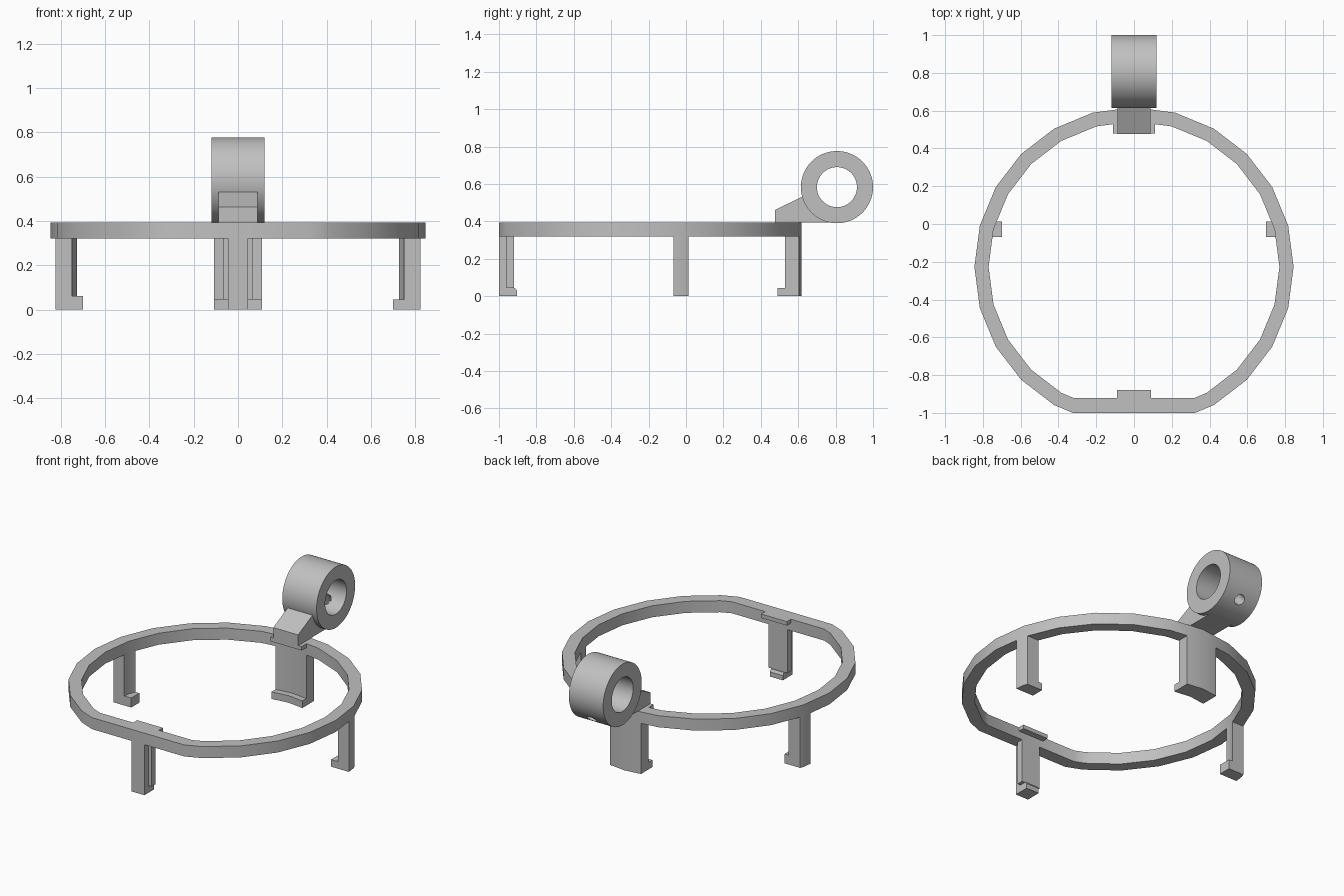
import bpy, bmesh, math
from mathutils import Vector

old = bpy.data.objects.get("Cube")
if old:
    bpy.data.objects.remove(old)

grey = bpy.data.materials.new("plain grey")
grey.use_nodes = True
grey.diffuse_color = (0.53, 0.53, 0.53, 1)
grey.node_tree.nodes["Principled BSDF"].inputs["Base Color"].default_value = (0.53, 0.53, 0.53, 1)

CY = -0.227                 # ring centre in y
R_OUT, R_IN = 0.845, 0.77   # ring radii
Z_LOW, Z_TOP = 0.32, 0.393  # ring underside and top
FRONT, FRONT_IN = -1.0, -0.92


def finish(name, bm):
    bmesh.ops.recalc_face_normals(bm, faces=bm.faces)
    mesh = bpy.data.meshes.new(name)
    bm.to_mesh(mesh)
    bm.free()
    ob = bpy.data.objects.new(name, mesh)
    bpy.context.collection.objects.link(ob)
    mesh.materials.append(grey)
    return ob


def prism(bm, points, direction):
    """Extrude a closed outline along a direction."""
    face = bm.faces.new([bm.verts.new(p) for p in points])
    new = bmesh.ops.extrude_face_region(bm, geom=[face])["geom"]
    verts = [v for v in new if isinstance(v, bmesh.types.BMVert)]
    bmesh.ops.translate(bm, verts=verts, vec=direction)


def disc(name, r, z0, z1, x=None, y=None):
    """Solid 24-sided disc about the ring axis, trimmed to x and y ranges."""
    bm = bmesh.new()
    angles = [math.radians(15 * i) for i in range(24)]
    prism(bm, [(r * math.cos(a), CY + r * math.sin(a), z0) for a in angles], (0, 0, z1 - z0))
    for axis, span in ((Vector((1, 0, 0)), x), (Vector((0, 1, 0)), y)):
        for limit, sign in zip(span or (), (-1, 1)):
            geom = bm.verts[:] + bm.edges[:] + bm.faces[:]
            bmesh.ops.bisect_plane(bm, geom=geom, plane_co=axis * limit,
                                   plane_no=axis * sign, clear_outer=True)
            bmesh.ops.holes_fill(bm, edges=[e for e in bm.edges if e.is_boundary])
    return finish(name, bm)


def side_profile(name, outline, half):
    """Extrude a (y, z) outline across x."""
    bm = bmesh.new()
    prism(bm, [(-half, y, z) for y, z in outline], (2 * half, 0, 0))
    return finish(name, bm)


def rod(name, r, length, centre, axis, sides=64):
    bm = bmesh.new()
    bmesh.ops.create_cone(bm, cap_ends=True, segments=sides, radius1=r, radius2=r, depth=length)
    turn = Vector((0, 0, 1)).rotation_difference(Vector(axis)).to_matrix()
    bmesh.ops.rotate(bm, verts=bm.verts, cent=(0, 0, 0), matrix=turn)
    bmesh.ops.translate(bm, verts=bm.verts, vec=centre)
    return finish(name, bm)


def combine(ob, other, operation="DIFFERENCE"):
    mod = ob.modifiers.new("cut", "BOOLEAN")
    mod.operation = operation
    mod.solver = "EXACT"
    mod.object = other
    bpy.context.view_layer.objects.active = ob
    bpy.ops.object.modifier_apply(modifier=mod.name)
    bpy.data.objects.remove(other)


parts = []

# Ring with a flat front
ring = disc("ring", R_OUT, Z_LOW, Z_TOP, y=(FRONT, 2))
combine(ring, disc("ring_cutter", R_IN, 0, 1, y=(FRONT_IN, 2)))
parts.append(ring)

# Side legs, each with an inward foot
for name, span, foot in (("left_leg", (0.70, 2), 0.045), ("right_leg", (-2, -0.70), 0.06)):
    leg = disc(name, R_OUT, 0, Z_LOW, x=span, y=(-0.068, 0.013))
    combine(leg, disc("leg_cutter", R_IN, foot, 1))
    parts.append(leg)

# Wide curved back leg with a foot
back_leg = disc("back_leg", R_OUT, 0, Z_LOW, x=(-0.108, 0.108), y=(0.3, 2))
combine(back_leg, disc("foot_cutter", 0.73, -1, 1))
combine(back_leg, disc("leg_cutter", R_IN, 0.045, 1))
parts.append(back_leg)

# Front leg: narrow hooked column with a wider plate behind
parts.append(side_profile("front_leg", [(FRONT, 0), (-0.904, 0), (-0.904, 0.03), (-0.915, 0.045),
                                        (-0.94, 0.045), (-0.94, Z_LOW), (FRONT, Z_LOW)], 0.045))
parts.append(side_profile("front_leg_plate", [(-0.96, 0.045), (FRONT_IN, 0.045),
                                              (FRONT_IN, Z_LOW), (-0.96, Z_LOW)], 0.066))

# Thin tabs inside the ring
parts.append(disc("front_tab", R_IN, 0.368, Z_TOP, x=(-0.09, 0.09), y=(FRONT_IN, -0.88)))
parts.append(disc("back_tab", R_IN, 0.368, Z_TOP, x=(-0.11, 0.11), y=(0.48, 2)))

# Tube holder on an arm, with a bore and a screw hole
centre = Vector((0, 0.807, 0.583))
holder = rod("tube_holder", 0.193, 0.24, centre, (1, 0, 0))
arm = side_profile("arm", [(0.477, Z_TOP), (0.477, 0.462), (0.66, 0.55), (0.807, Z_TOP)], 0.087)
combine(holder, arm, "UNION")
combine(holder, rod("bore_cutter", 0.107, 1, centre, (1, 0, 0)))
screw = Vector((0, 1, -1)).normalized()
combine(holder, rod("screw_cutter", 0.032, 0.25, centre + screw * 0.16, screw, 24))
parts.append(holder)

# Smooth the curved walls and keep the edges sharp
for ob in bpy.context.view_layer.objects:
    ob.select_set(ob in parts)
bpy.context.view_layer.objects.active = ring
bpy.ops.object.shade_smooth_by_angle(angle=math.radians(30))
